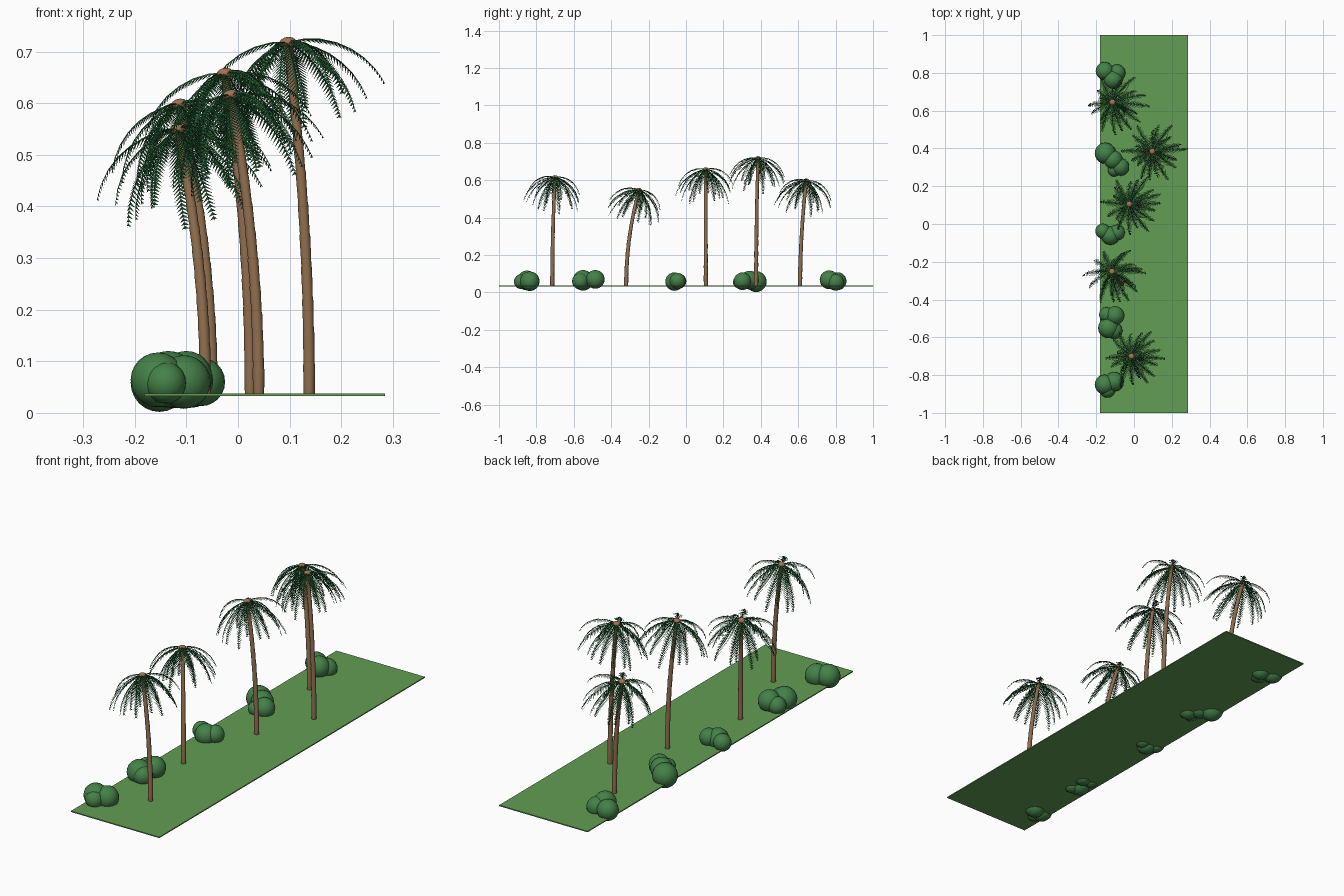
import bpy, bmesh, math, random
from mathutils import Vector, Matrix

random.seed(4)
if "Cube" in bpy.data.objects:
    bpy.data.objects.remove(bpy.data.objects["Cube"])


def material(name, rgb):
    m = bpy.data.materials.new(name)
    m.use_nodes = True
    colour = [(c / 255) ** 2.2 for c in rgb] + [1]
    m.diffuse_color = colour
    m.node_tree.nodes["Principled BSDF"].inputs["Base Color"].default_value = colour
    return m


GRASS = material("grass green", (98, 156, 84))
BUSH = material("bush green", (70, 128, 74))
LEAF = material("palm leaf green", (44, 100, 58))
BARK = material("bark brown", (140, 108, 78))
HEART = material("crown brown", (160, 114, 82))


def finish(bm, name, mat, smooth=False):
    mesh = bpy.data.meshes.new(name)
    bm.to_mesh(mesh)
    bm.free()
    mesh.materials.append(mat)
    obj = bpy.data.objects.new(name, mesh)
    bpy.context.collection.objects.link(obj)
    if smooth:
        for p in mesh.polygons:
            p.use_smooth = True
        mesh.set_sharp_from_angle(angle=math.radians(50))
    return obj


def tube(bm, centres, radii, sides):
    rings = []
    for i, c in enumerate(centres):
        d = centres[min(i + 1, len(centres) - 1)] - centres[max(i - 1, 0)]
        q = Vector((0, 0, 1)).rotation_difference(d.normalized())
        ring = []
        for k in range(sides):
            a = math.tau * k / sides
            ring.append(bm.verts.new(c + q @ Vector((math.cos(a), math.sin(a), 0)) * radii[i]))
        rings.append(ring)
    for lo, hi in zip(rings, rings[1:]):
        for k in range(sides):
            n = (k + 1) % sides
            bm.faces.new((lo[k], lo[n], hi[n], hi[k]))
    bm.faces.new(rings[0][::-1])
    bm.faces.new(rings[-1])


def frond(bm, origin, tilt, angle, start, end, length):
    out = Vector((math.cos(angle), math.sin(angle), 0))
    side = tilt @ Vector((-math.sin(angle), math.cos(angle), 0))
    steps = 28
    p = origin.copy()
    path = [p.copy()]
    for i in range(steps):
        t = i / steps
        e = start + (end - start) * t
        tangent = tilt @ (out * math.cos(e) + Vector((0, 0, math.sin(e))))
        normal = tangent.cross(side)
        # paired leaflets sweeping towards the tip
        if i > 1:
            size = 0.036 * min(1, t * 4 + 0.2) * (1 - 0.75 * t ** 1.5)
            for s in (1, -1):
                tip = p + (side * s * 0.72 + tangent * 0.62 - normal * 0.3) * size
                tri = [bm.verts.new(v) for v in (p, p + tangent * 0.0055, tip)]
                bm.faces.new(tri if s > 0 else tri[::-1])
        p = p + tangent * length / steps
        path.append(p.copy())
    # central rib
    rib = path[::4]
    tube(bm, rib, [0.0022 * (1 - 0.8 * i / (len(rib) - 1)) for i in range(len(rib))], 3)


def palm(label, base, top):
    base, top = Vector(base), Vector(top)
    lean = Vector((top.x - base.x, top.y - base.y, 0))
    height = top.z - base.z
    up = Vector((2 * lean.x, 2 * lean.y, height)).normalized()
    tilt = Vector((0, 0, 1)).rotation_difference(up)

    # trunk with slightly flared growth rings
    centres, radii = [], []
    segments = 11
    for i in range(segments):
        for f, flare in ((0.0, 0.96), (0.9, 1.05)):
            t = (i + f) / segments
            centres.append(base + lean * t * t + Vector((0, 0, height * t)))
            radii.append((0.0112 - 0.0028 * t) * flare)
    bm = bmesh.new()
    tube(bm, centres, radii, 12)
    finish(bm, label + "_trunk", BARK, True)

    # crown heart
    bm = bmesh.new()
    place = Matrix.Translation(top - up * 0.004) @ tilt.to_matrix().to_4x4()
    bmesh.ops.create_uvsphere(bm, u_segments=16, v_segments=8, radius=0.016,
                              matrix=place @ Matrix.Diagonal((1, 1, 0.65, 1)))
    finish(bm, label + "_crown", HEART, True)

    # spreading and drooping fronds
    bm = bmesh.new()
    count = 18
    for i in range(count):
        a = math.tau * (i + random.uniform(-0.25, 0.25)) / count
        drop = (4, -12, -28)[i % 3] + random.uniform(-5, 5)
        frond(bm, top - up * 0.004, tilt, a, math.radians(drop),
              math.radians(-74 + drop * 0.3), random.uniform(0.2, 0.235))
    finish(bm, label + "_fronds", LEAF)


def bush(label, blobs):
    bm = bmesh.new()
    for x, y, z, r in blobs:
        bmesh.ops.create_uvsphere(bm, u_segments=20, v_segments=12, radius=r,
                                  matrix=Matrix.Translation((x, y, z)))
    finish(bm, label, BUSH, True)


# ground strip
bm = bmesh.new()
bmesh.ops.create_cube(bm, size=1, matrix=Matrix.Translation((0.052, 0, 0.035))
                      @ Matrix.Diagonal((0.466, 2, 0.005, 1)))
finish(bm, "ground", GRASS)

# palms from front to back
palm("palm_1", (0.04, -0.715, 0.036), (-0.015, -0.70, 0.62))
palm("palm_2", (-0.063, -0.32, 0.036), (-0.118, -0.25, 0.552))
palm("palm_3", (0.024, 0.106, 0.036), (-0.026, 0.105, 0.662))
palm("palm_4", (0.138, 0.375, 0.036), (0.096, 0.385, 0.722))
palm("palm_5", (-0.05, 0.61, 0.036), (-0.115, 0.645, 0.602))

# rounded bushes from front to back
bush("bush_1", [(-0.155, -0.85, 0.064, 0.053), (-0.105, -0.835, 0.06, 0.052),
                (-0.14, -0.88, 0.058, 0.04)])
bush("bush_2", [(-0.10, -0.485, 0.07, 0.05), (-0.145, -0.48, 0.062, 0.04),
                (-0.135, -0.55, 0.065, 0.055), (-0.105, -0.565, 0.06, 0.044)])
bush("bush_3", [(-0.165, -0.038, 0.06, 0.04), (-0.125, -0.062, 0.058, 0.049),
                (-0.09, -0.045, 0.062, 0.042)])
bush("bush_4", [(-0.152, 0.375, 0.058, 0.056), (-0.11, 0.34, 0.066, 0.05),
                (-0.072, 0.302, 0.06, 0.047), (-0.105, 0.285, 0.055, 0.034)])
bush("bush_5", [(-0.155, 0.81, 0.06, 0.048), (-0.11, 0.765, 0.068, 0.05),
                (-0.09, 0.80, 0.055, 0.045)])
